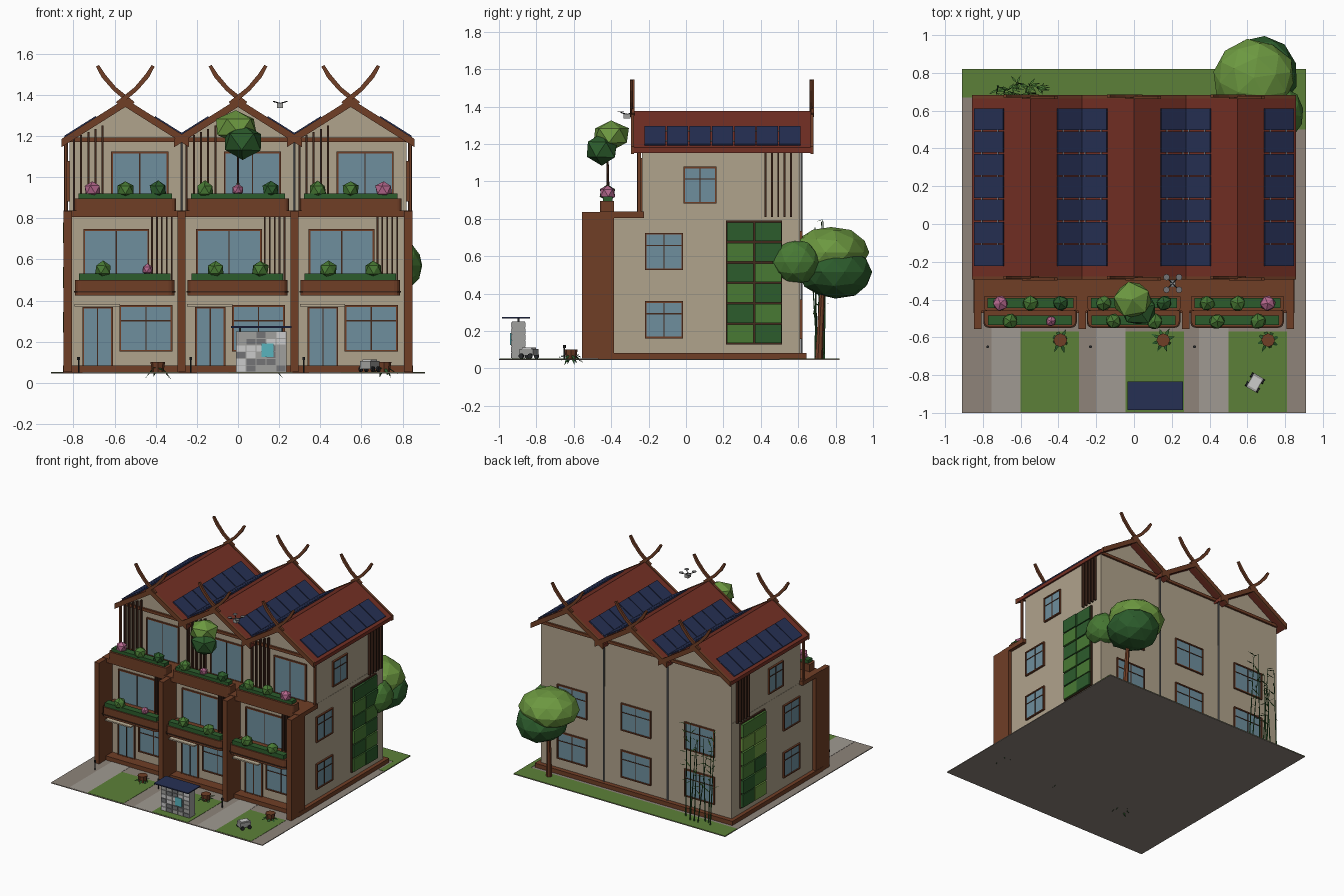
import bpy, bmesh, random
from math import pi, sin, cos, radians
from mathutils import Matrix, Vector

if "Cube" in bpy.data.objects:
    bpy.data.objects.remove(bpy.data.objects["Cube"])

random.seed(4)
parts = {}
COL = dict(wall=(176, 163, 140), brown=(112, 62, 38), roof=(116, 48, 36), dark=(66, 40, 28),
           glass=(110, 143, 158), leaf_dark=(44, 92, 44), leaf_mid=(72, 122, 52), leaf=(108, 152, 64),
           pink=(182, 104, 142), navy=(38, 48, 84), grey=(160, 160, 158), grey_lo=(115, 116, 118),
           grey_hi=(195, 195, 192), ground=(142, 132, 122), path=(160, 154, 146), grass=(92, 128, 56),
           screen=(90, 180, 190), black=(40, 42, 44), canopy=(186, 172, 148))


def bm_of(name, col):
    return parts.setdefault(name, (bmesh.new(), col))[0]


def box(name, col, x0, x1, y0, y1, z0, z1, M=Matrix(), bev=0):
    bm = bm_of(name, col)
    T = Matrix.Translation(((x0 + x1) / 2, (y0 + y1) / 2, (z0 + z1) / 2))
    S = Matrix.Diagonal((x1 - x0, y1 - y0, z1 - z0, 1))
    vs = bmesh.ops.create_cube(bm, size=1, matrix=M @ T @ S)['verts']
    if bev:  # round the front upright corners
        es = {e for v in vs for e in v.link_edges
              if all(abs(w.co.y - y0) < 1e-5 for w in e.verts)
              and abs(e.verts[0].co.x - e.verts[1].co.x) < 1e-5}
        bmesh.ops.bevel(bm, geom=list(es), offset=bev, segments=3, affect='EDGES', profile=0.5)


def prism(name, col, pts, y0, y1):
    bm = bm_of(name, col)
    a = [bm.verts.new((x, y0, z)) for x, z in pts]
    b = [bm.verts.new((x, y1, z)) for x, z in pts]
    fs = [bm.faces.new(a), bm.faces.new(b[::-1])]
    for i in range(len(a)):
        j = (i + 1) % len(a)
        fs.append(bm.faces.new((a[j], a[i], b[i], b[j])))
    bmesh.ops.recalc_face_normals(bm, faces=fs)


def tube(name, col, p, q, r0, r1, n=6):
    p, q = Vector(p), Vector(q)
    d = q - p
    M = Matrix.Translation((p + q) / 2) @ d.to_track_quat('Z', 'Y').to_matrix().to_4x4()
    bmesh.ops.create_cone(bm_of(name, col), cap_ends=True, segments=n, radius1=r0, radius2=r1,
                          depth=d.length, matrix=M)


def blob(name, col, c, r, sub=1, jit=0.1):
    r = r if isinstance(r, tuple) else (r, r, r)
    M = Matrix.Translation(c) @ Matrix.Diagonal((*r, 1)) @ Matrix.Rotation(random.random() * 3, 4, 'Z')
    for v in bmesh.ops.create_icosphere(bm_of(name, col), subdivisions=sub, radius=1, matrix=M)['verts']:
        v.co = Vector(c) + (v.co - Vector(c)) * random.uniform(1 - jit, 1 + jit / 2)


def blade(name, col, p, d, w):
    bm = bm_of(name, col)
    p, d = Vector(p), Vector(d)
    s = d.cross(Vector((0, 0, 1))).normalized() * w
    bm.faces.new([bm.verts.new(v) for v in (p, p + d * .4 + s, p + d, p + d * .4 - s)])


def window(x0, x1, z0, z1, M, cross=True, name='window'):
    # local -y is the outward direction
    f = .009
    box(name + '_glass', 'glass', x0, x1, -.006, .004, z0, z1, M)
    for a, b in ((x0 - f, x0), (x1, x1 + f)):
        box(name + '_frame', 'brown', a, b, -.013, .004, z0 - f, z1 + f, M)
    for a, b in ((z0 - f, z0), (z1, z1 + f)):
        box(name + '_frame', 'brown', x0 - f, x1 + f, -.013, .004, a, b, M)
    m = x0 + (x1 - x0) * .5
    box(name + '_bars', 'dark', m - .003, m + .003, -.009, .002, z0, z1, M)
    if cross:
        h = z0 + (z1 - z0) * .68
        box(name + '_bars', 'dark', x0, x1, -.009, .002, h - .003, h + .003, M)


def wall_frame(x, y, deg):
    return Matrix.Translation((x, y, 0)) @ Matrix.Rotation(radians(deg), 4, 'Z')


# ground, lawns and paths
G = .053
box('ground', 'ground', -.91, .91, -1, .82, .045, .051)
box('back_lawn', 'grass', -.91, .91, .67, .82, .046, G)
box('side_lawn', 'grass', .865, .91, .5, .67, .046, G)
for x in (-.6, -.045, .5):
    box('front_lawns', 'grass', x, x + .31, -.995, -.57, .046, G)
    box('front_paths', 'path', x - .155, x, -.998, -.47, .046, .0525)
box('plinth', 'brown', -.85, .85, -.47, .645, .05, .083)

# fins and terrace slab
for x in (-.828, -.275, .275, .828):
    box('front_fins', 'brown', x - .02, x + .02, -.555, -.385, .052, .835)
box('terrace_slab', 'brown', -.848, .848, -.46, -.225, .805, .838)

k, R, H = .63, .31, 1.375
for i, c in enumerate((-.548, 0, .548)):
    # walls
    box('lower_walls', 'wall', c - .2725, c + .2725, -.39, .61, .08, .82)
    prism('upper_walls', 'wall', [(c - .271, .82), (c + .271, .82), (c + .271, 1.18), (c, 1.345),
                                  (c - .271, 1.18)], -.235, .61)
    # roof, barge boards, crossed horns
    def chevron(r, top, t):
        return [(c - r, top - k * r), (c, top), (c + r, top - k * r),
                (c + r, top - k * r - t), (c, top - t), (c - r, top - k * r - t)]
    prism('roof', 'roof', chevron(R, H, .028), -.28, .67)
    for y in (-.295, .665):
        prism('barge_boards', 'brown', chevron(R, H + .006, .04), y, y + .018)
        for s in (-1, 1):
            prism('roof_horns', 'brown', [(c - s * .03, 1.345), (c + s * .06, 1.422), (c + s * .115, 1.485),
                  (c + s * .143, 1.538), (c + s * .128, 1.545), (c + s * .098, 1.5), (c + s * .045, 1.437),
                  (c - s * .045, 1.365)], y - s * .004, y + .016 - s * .004)
    for y in (-.25, .607):
        box('gable_beams', 'brown', c - .27, c + .27, y, y + .018, 1.17, 1.192)
    # solar panels, seven on each slope
    for s in (-1, 1):
        Q = Matrix.Translation((c, 0, H)) @ Matrix.Rotation(s * .562, 4, 'Y')
        for j in range(7):
            y = -.222 + j * .12
            a, b = sorted((s * .165, s * .345))
            box('solar_panels', 'navy', a, b, y, y + .113, .002, .011, Q)
        for e in (.2, .3):
            a, b = sorted((s * e, s * (e + .006)))
            box('panel_rails', 'grey', a, b, -.222, .612, .001, .006, Q)
    # front openings
    low, up = wall_frame(c, -.39, 0), wall_frame(c, -.235, 0)
    window(-.06, .2, .84, 1.115, up, False)
    window(-.195, .107, .5, .738, low, False)
    window(-.02, .22, .16, .368, low)
    window(-.2, -.07, .085, .36, low, False, 'door')
    box('door_canopies', 'canopy', c - .247, c - .027, -.5, -.38, .372, .382)
    for j in range(5):
        x = c - .25 + j * .035
        box('upper_slats', 'dark', x - .005, x + .005, -.262, -.24, .835, 1.19 + j * .015)
        x = c + .13 + j * .024
        box('lower_slats', 'dark', x - .004, x + .004, -.425, -.4, .5, .81)
    # balcony planters
    box('lower_balconies', 'brown', c - .245, c + .24, -.545, -.38, .425, .5, bev=.03)
    box('lower_balcony_rims', 'dark', c - .25, c + .245, -.55, -.38, .438, .446, bev=.03)
    box('upper_planters', 'brown', c - .247, c + .247, -.46, -.385, .83, .895, bev=.02)
    box('lower_hedges', 'leaf_dark', c - .225, c + .22, -.535, -.485, .49, .532)
    box('upper_hedges', 'leaf_dark', c - .228, c + .228, -.445, -.392, .88, .92)
    for j, dx in enumerate((-.16, 0, .16)):
        flower = j == i
        blob('flowers' if flower else 'upper_shrubs_%d' % j, 'pink' if flower else ('leaf_mid', 'leaf_mid', 'leaf_dark')[j],
             (c + dx, -.42, .938), .032 if flower and i == 1 else .045)
    for dx in (-.108, .108):
        f = i == 0 and dx > 0
        blob('flowers' if f else 'lower_shrubs', 'pink' if f else 'leaf_mid', (c + dx, -.515, .55), .03 if f else .046)
    # back windows
    B = wall_frame(c, .61, 180)
    for z in (.165, .53):
        window(-.12, .12, z, z + .195, B)
    # stump with spreading roots, and path light
    x = (-.39, .155, .71)[i]
    tube('stumps', 'brown', (x, -.615, .052), (x, -.615, .102), .028, .036, 8)
    for j in range(8):
        a = j * pi / 4 + .3
        L = random.uniform(.04, .055)
        blade('stump_leaves', 'leaf_dark', (x + .02 * cos(a), -.615 + .02 * sin(a), .075),
              (L * cos(a), L * sin(a), random.uniform(-.06, .0)), .009)
    lx = (-.775, -.23, .32)[i]
    tube('path_lights', 'black', (lx, -.65, .05), (lx, -.65, .11), .004, .004)
    tube('path_lights', 'black', (lx, -.65, .11), (lx, -.65, .126), .008, .008)

# downpipes and corner posts
for x in (-.274, .274):
    tube('downpipes', 'grey_lo', (x, .618, .083), (x, .618, 1.18), .006, .006)
for s in (-1, 1):
    box('corner_posts', 'brown', s * .838 - .006, s * .838 + .006, -.258, -.24, .835, 1.17)

# side walls: windows, green wall, slats
for s in (-1, 1):
    M = wall_frame(s * .8205, 0, 90 * s)
    for y, w, z in ((-.21, .185, .17), (-.21, .185, .535), (-.005, .16, .89)):
        a, b = sorted((s * y, s * (y + w)))
        window(a, b, z, z + .18, M)
    for r in range(6):
        for q in range(2):
            y, z = .22 + q * .148, .135 + r * .109
            a, b = sorted((s * y, s * (y + .142)))
            tone = random.choice(('leaf_dark', 'leaf_dark', 'leaf_mid', 'leaf'))
            box('green_wall_' + tone, tone, a, b, -.022 - random.random() * .008, 0, z, z + .1, M)
    a, b = sorted((s * .214, s * .514))
    box('green_wall_frame', 'dark', a, b, -.012, .002, .128, .79, M)
    for j in range(5):
        y = s * (.425 + j * .034)
        box('side_slats', 'dark', y - .005, y + .005, -.025, -.005, .81, 1.17, M)

# terrace tree
tube('terrace_tree_trunk', 'dark', (0, -.415, .88), (0, -.42, 1.16), .008, .005)
blob('terrace_tree_top', 'leaf', (-.01, -.4, 1.245), (.11, .105, .085))
blob('terrace_tree_low', 'leaf_dark', (.022, -.45, 1.17), (.105, .095, .09))

# back tree
tube('back_tree_trunk', 'brown', (.68, .71, .05), (.67, .73, .45), .022, .014, 7)
blob('back_tree_low', 'leaf_dark', (.68, .8, .515), (.19, .2, .145), 2, .04)
blob('back_tree_top', 'leaf', (.635, .775, .62), (.22, .205, .14), 2, .04)
blob('back_tree_side', 'leaf_mid', (.79, .585, .57), (.108, .135, .12), 2, .04)

# bamboo
for j in range(8):
    p = Vector((-.72 + .033 * j, .7 + random.uniform(-.02, .04), .05))
    q = p + Vector((random.uniform(-.07, .05), random.uniform(-.04, .05), random.uniform(.45, .75)))
    tube('bamboo_stems', 'leaf_dark', p, q, .005, .002, 5)
    for t in (.4, .55, .7, .8, .9, 1):
        a = random.random() * 2 * pi
        blade('bamboo_leaves', 'leaf_mid', p.lerp(q, t), (.065 * cos(a), .04 * sin(a), random.uniform(-.02, .05)), .006)

# tiled kiosk with solar roof
box('kiosk_body', 'grey', -.01, .235, -.93, -.862, .05, .25)
for r in range(6):
    for q in range(5):
        tone = random.choice(('grey', 'grey_lo', 'grey_hi'))
        x, z = -.008 + q * .0485, .055 + r * .0325
        for y in (-.935, -.863):
            box('kiosk_tiles_' + tone, tone, x, x + .045, y, y + .006, z, z + .029)
box('kiosk_screen', 'screen', .115, .172, -.941, -.93, .125, .19)
for x in (.01, .215):
    box('kiosk_posts', 'black', x - .004, x + .004, -.9, -.89, .25, .27)
box('kiosk_solar_roof', 'navy', -.035, .26, -.985, -.835, .267, .275)

# garden robot
W = wall_frame(.64, -.84, -30)
box('robot_body', 'grey', -.03, .03, -.042, .042, .068, .105, W)
box('robot_lid', 'grey_hi', -.024, .024, -.03, .03, .105, .112, W)
for x in (-.034, .034):
    for y in (-.027, .027):
        tube('robot_wheels', 'black', W @ Vector((x - .005, y, .066)), W @ Vector((x + .005, y, .066)), .014, .014, 10)

# drone
D = Vector((.205, -.315, 1.348))
box('drone_body', 'grey', D.x - .015, D.x + .015, D.y - .018, D.y + .018, D.z - .013, D.z + .013)
for sx in (-1, 1):
    for sy in (-1, 1):
        e = D + Vector((sx * .033, sy * .033, .02))
        tube('drone_arms', 'black', D + Vector((0, 0, .01)), e, .003, .003, 5)
        tube('drone_rotors', 'grey_lo', e + Vector((0, 0, .006)), e + Vector((0, 0, .008)), .017, .017, 10)

# turn the collected parts into objects
lin = lambda v: ((v / 255 + .055) / 1.055) ** 2.4
mats = {}
for n, rgb in COL.items():
    mats[n] = bpy.data.materials.new(n)
    mats[n].diffuse_color = (*map(lin, rgb), 1)
for name, (bm, col) in parts.items():
    me = bpy.data.meshes.new(name)
    bm.to_mesh(me)
    bm.free()
    me.materials.append(mats[col])
    bpy.context.collection.objects.link(bpy.data.objects.new(name, me))

for m in bpy.data.materials:
    if m.users and not m.is_grease_pencil:
        m.use_nodes = True
        m.node_tree.nodes["Principled BSDF"].inputs["Base Color"].default_value = m.diffuse_color
